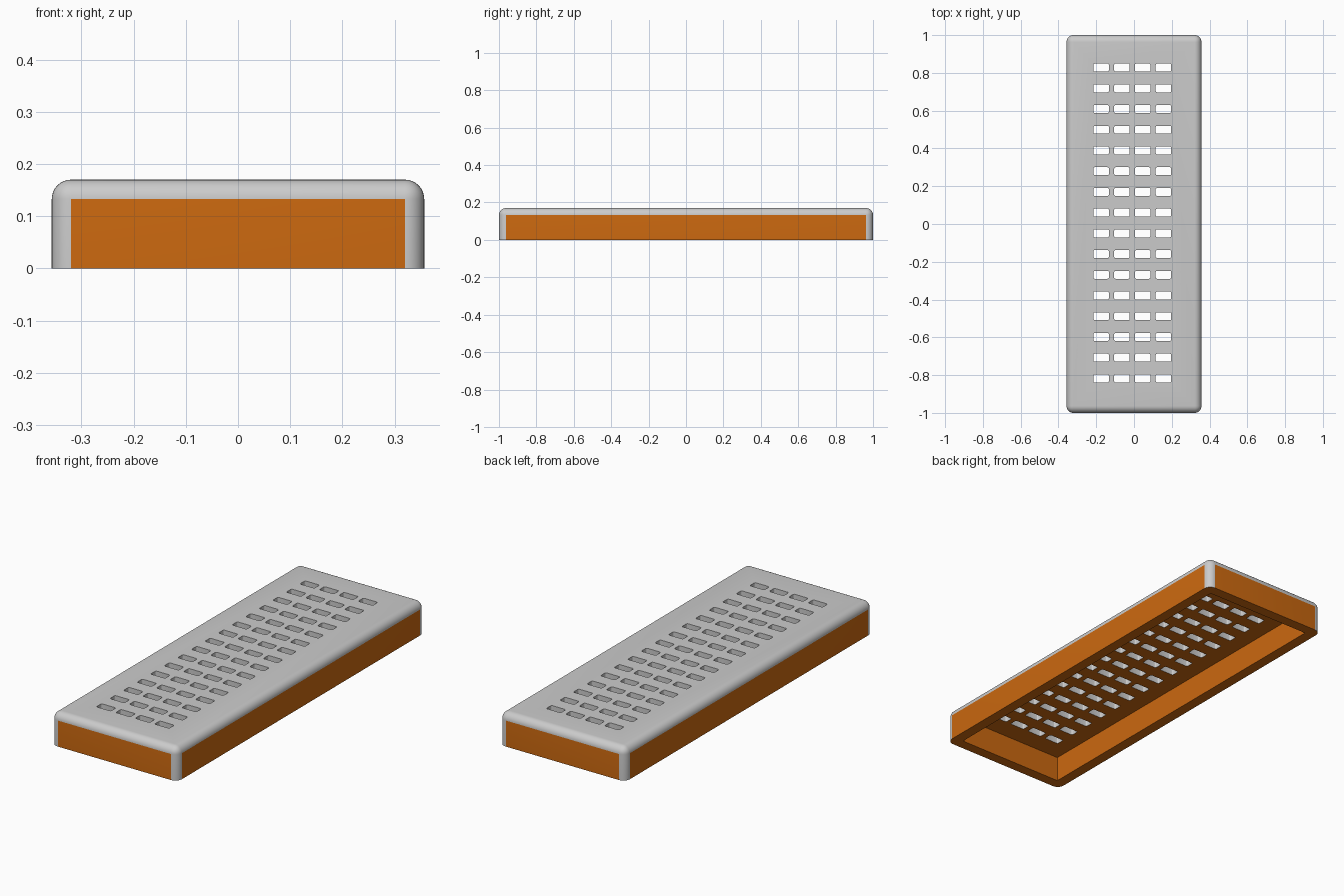
import bpy, bmesh
from mathutils import Matrix

cube = bpy.data.objects.get("Cube")
if cube:
    bpy.data.objects.remove(cube, do_unlink=True)

WIDTH, LENGTH, HEIGHT = 0.714, 2.0, 0.17
RADIUS = 0.037          # outer edge rounding
WALL, TOP = 0.055, 0.04  # side wall and top thickness
GREY, ORANGE = 0, 1


def make_material(name, rgb):
    mat = bpy.data.materials.new(name)
    mat.use_nodes = True
    mat.diffuse_color = (*rgb, 1)
    bsdf = mat.node_tree.nodes["Principled BSDF"]
    bsdf.inputs["Base Color"].default_value = (*rgb, 1)
    bsdf.inputs["Roughness"].default_value = 0.6
    return mat


materials = [make_material("light_grey", (0.60, 0.60, 0.60)),
             make_material("orange", (0.60, 0.14, 0.005))]


def add_box(bm, centre, size):
    m = Matrix.Translation(centre) @ Matrix.Diagonal((*size, 1))
    return bmesh.ops.create_cube(bm, size=1, matrix=m)["verts"]


def make_object(name, bm):
    bmesh.ops.recalc_face_normals(bm, faces=bm.faces)
    mesh = bpy.data.meshes.new(name)
    bm.to_mesh(mesh)
    bm.free()
    for mat in materials:
        mesh.materials.append(mat)
    obj = bpy.data.objects.new(name, mesh)
    bpy.context.collection.objects.link(obj)
    return obj


# Rounded block: every edge softened except those on the base
bm = bmesh.new()
add_box(bm, (0, 0, HEIGHT / 2), (WIDTH, LENGTH, HEIGHT))
edges = [e for e in bm.edges if max(v.co.z for v in e.verts) > 0.01]
bmesh.ops.bevel(bm, geom=edges, offset=RADIUS, segments=8, profile=0.5, affect='EDGES')
bm.normal_update()
# Flat sides and base are orange, the top and rounded edges grey
for f in bm.faces:
    n = f.normal
    flat_side = max(abs(n.x), abs(n.y)) > 0.999
    f.material_index = ORANGE if (flat_side or n.z < -0.9) else GREY
cover = make_object("slotted_cover", bm)

# Hollow underside
bm = bmesh.new()
depth = HEIGHT - TOP
add_box(bm, (0, 0, depth / 2 - 0.05), (WIDTH - 2 * WALL, LENGTH - 2 * WALL, depth + 0.1))
for f in bm.faces:
    f.material_index = ORANGE
cavity = make_object("cavity_cutter", bm)

# Grid of slots with rounded corners
bm = bmesh.new()
for col in range(4):
    for row in range(16):
        add_box(bm, (-0.174 + 0.11 * col, 0.828 - 0.1097 * row, HEIGHT), (0.082, 0.042, 0.2))
upright = [e for e in bm.edges if abs(e.verts[0].co.z - e.verts[1].co.z) > 0.1]
bmesh.ops.bevel(bm, geom=upright, offset=0.007, segments=3, profile=0.5, affect='EDGES')
for f in bm.faces:
    f.material_index = GREY
slots = make_object("slot_cutter", bm)

# Cut the cavity, then the slots
bpy.ops.object.select_all(action='DESELECT')
cover.select_set(True)
bpy.context.view_layer.objects.active = cover
for cutter in (cavity, slots):
    cutter.hide_render = True
    mod = cover.modifiers.new(cutter.name, 'BOOLEAN')
    mod.operation = 'DIFFERENCE'
    mod.solver = 'EXACT'
    mod.object = cutter
    bpy.ops.object.modifier_apply(modifier=mod.name)
    bpy.data.objects.remove(cutter, do_unlink=True)

bpy.ops.object.shade_smooth_by_angle(angle=0.6)
